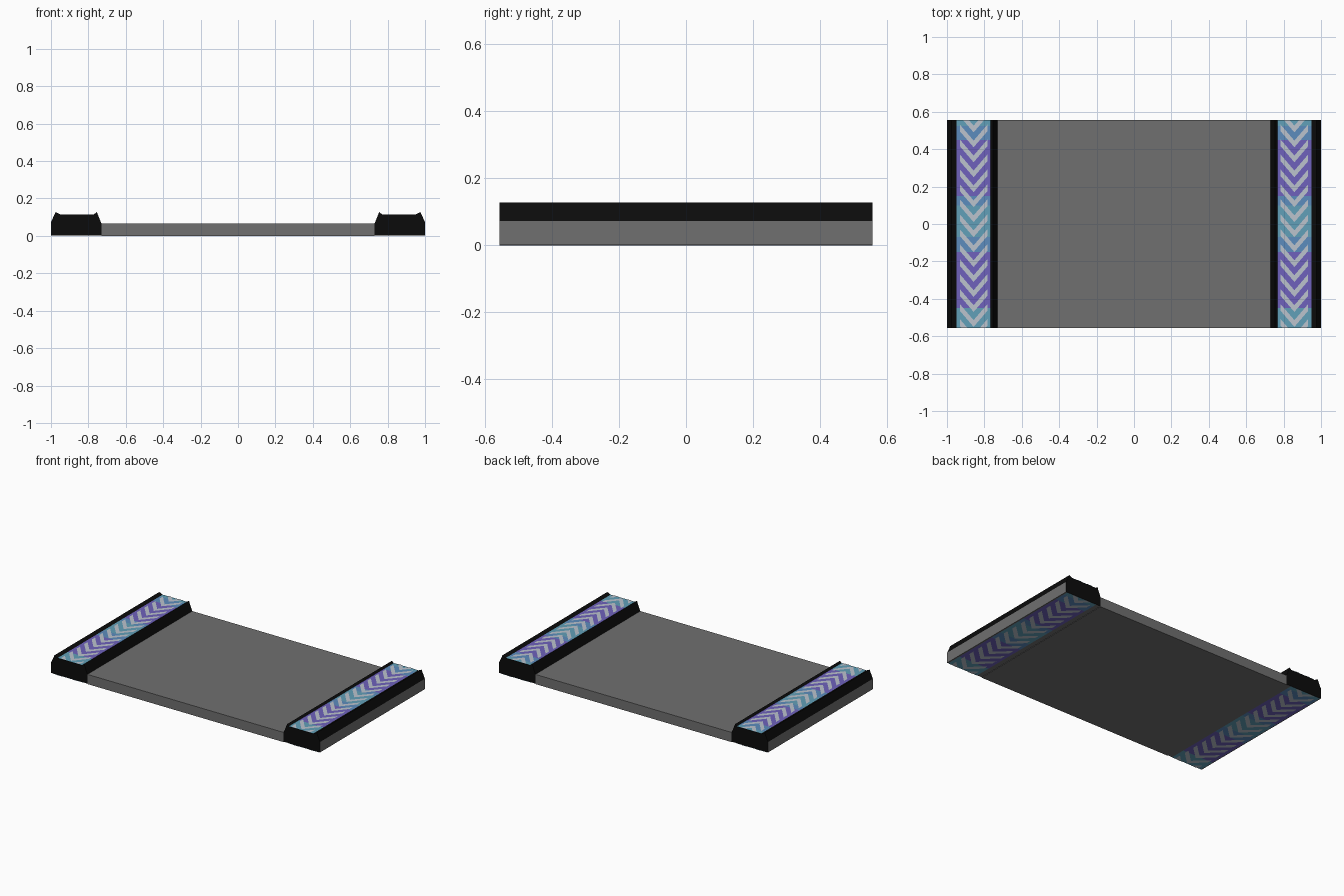
import bpy, bmesh

if "Cube" in bpy.data.objects:
    bpy.data.objects.remove(bpy.data.objects["Cube"])

L = 0.557  # half depth


def mat(name, srgb):
    m = bpy.data.materials.new(name)
    lin = [((c / 255 + 0.055) / 1.055) ** 2.4 if c > 10 else c / 255 / 12.92 for c in srgb]
    m.diffuse_color = (*lin, 1)
    m.use_nodes = True
    m.node_tree.nodes["Principled BSDF"].inputs["Base Color"].default_value = m.diffuse_color
    return m


GREY = mat("deck_grey", (112, 112, 112))
BLACK = mat("rail_black", (11, 11, 11))
TEAL = mat("teal", (97, 160, 184))
BLUE = mat("blue", (92, 140, 190))
PURPLE = mat("purple", (110, 97, 188))
PALE = mat("pale_chevron", (188, 196, 206))


def finish(bm, name, mats):
    me = bpy.data.meshes.new(name)
    bm.to_mesh(me)
    bm.free()
    for m in mats:
        me.materials.append(m)
    ob = bpy.data.objects.new(name, me)
    bpy.context.collection.objects.link(ob)
    return ob


def extrude_profile(name, pts, mats):
    bm = bmesh.new()
    f = bm.faces.new([bm.verts.new((x, -L, z)) for x, z in pts])
    r = bmesh.ops.extrude_face_region(bm, geom=[f])
    vs = [g for g in r["geom"] if isinstance(g, bmesh.types.BMVert)]
    bmesh.ops.translate(bm, verts=vs, vec=(0, 2 * L, 0))
    bmesh.ops.recalc_face_normals(bm, faces=bm.faces)
    # lower outer wall and underside are grey, the rest black
    for fc in bm.faces:
        if len(mats) > 1 and (fc.normal.z < -0.9 or
                              (abs(fc.normal.x) > 0.99 and abs(fc.calc_center_median().x) > 0.95)):
            fc.material_index = 1
    return finish(bm, name, mats)


def set_direction(bm, up):
    bm.normal_update()
    for f in bm.faces:
        if (f.normal.z > 0) != up:
            f.normal_flip()


# repeating colour bands along the strip
BANDS = [(-L, -0.45, 0), (-0.45, -0.15, 2), (-0.15, -0.07, 1), (-0.07, 0.10, 0),
         (0.10, 0.15, 1), (0.15, 0.45, 2), (0.45, 0.525, 1), (0.525, L, 0)]


def bands(name, x0, x1, z, up):
    bm = bmesh.new()
    for y0, y1, mi in BANDS:
        f = bm.faces.new([bm.verts.new((x, y, z)) for x, y in
                          ((x0, y0), (x1, y0), (x1, y1), (x0, y1))])
        f.material_index = mi
    set_direction(bm, up)
    finish(bm, name, [TEAL, BLUE, PURPLE])


def chevrons(name, xc, half, z, up):
    bm = bmesh.new()
    rise, thick, step = 0.085, 0.036, 0.08
    for k in range(-2, 15):
        y = -0.55 + k * step
        for s in (-1, 1):
            bm.faces.new([bm.verts.new((px, py, z)) for px, py in
                          ((xc, y), (xc + s * half, y + rise),
                           (xc + s * half, y + rise + thick), (xc, y + thick))])
    # trim at the strip ends
    for s in (-1, 1):
        bmesh.ops.bisect_plane(bm, geom=bm.verts[:] + bm.edges[:] + bm.faces[:],
                               plane_co=(0, s * L, 0), plane_no=(0, s, 0), clear_outer=True)
    set_direction(bm, up)
    finish(bm, name, [PALE])


# central deck
extrude_profile("deck", [(-0.73, 0), (0.73, 0), (0.73, 0.065), (-0.73, 0.065)], [GREY])

# side rails with a shallow channel on top, patterned above and below
RAIL = [(0.73, 0.003), (1, 0.003), (1, 0.073), (0.975, 0.128), (0.95, 0.115),
        (0.77, 0.115), (0.755, 0.128), (0.73, 0.065)]
for s, side in ((-1, "left"), (1, "right")):
    extrude_profile(side + "_rail", [(s * x, z) for x, z in RAIL], [BLACK, GREY])
    bands(side + "_top_bands", s * 0.765, s * 0.95, 0.117, True)
    chevrons(side + "_top_chevrons", s * 0.8575, 0.073, 0.119, True)
    bands(side + "_bottom_bands", s * 0.765, s * 0.992, 0.0015, False)
    chevrons(side + "_bottom_chevrons", s * 0.8785, 0.09, 0.0, False)
